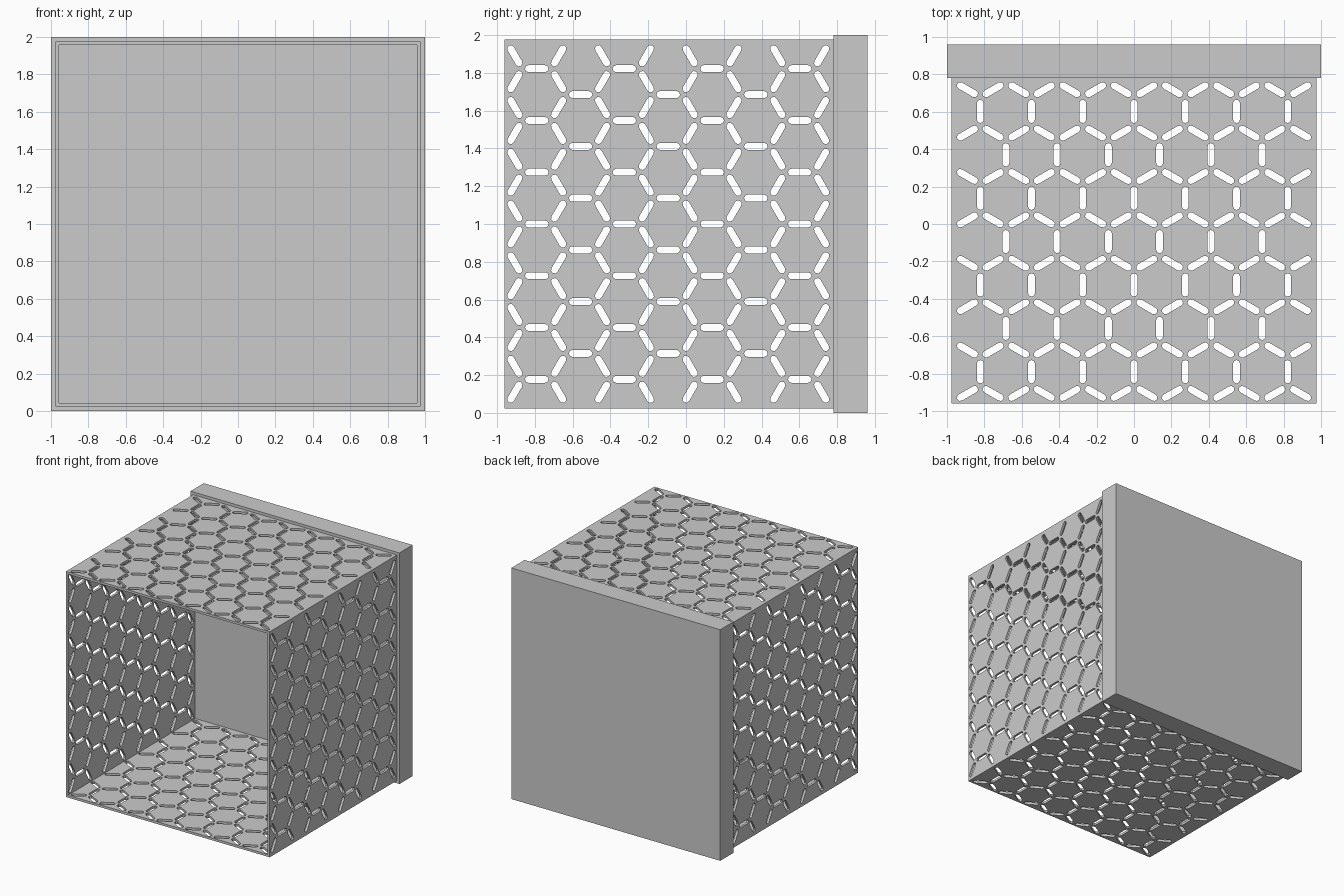
import bpy
from math import pi, cos, sin, radians
from mathutils import Matrix, Vector

cube = bpy.data.objects.get("Cube")
if cube:
    bpy.data.objects.remove(cube, do_unlink=True)

grey = bpy.data.materials.new("light_grey")
grey.use_nodes = True
colour = (0.6, 0.6, 0.6, 1)
grey.diffuse_color = colour
grey.node_tree.nodes["Principled BSDF"].inputs["Base Color"].default_value = colour

# Main dimensions
OUTER, INNER = 0.976, 0.956
FRONT, LID, BACK = -0.96, 0.78, 0.96
PITCH, ROW = 0.274, 0.232
FIRST_ROW = -0.79
SLOT_LENGTH, SLOT_WIDTH = 0.125, 0.037


def slot(u, v, angle):
    """Outline of a round-ended slot."""
    r = SLOT_WIDTH / 2
    half = SLOT_LENGTH / 2 - r
    turn = Matrix.Rotation(angle, 2)
    points = []
    for end in (0, 1):
        for k in range(5):
            a = -pi / 2 + pi * k / 4 + pi * end
            p = Vector((half * (1 - 2 * end) + r * cos(a), r * sin(a)))
            points.append(Vector((u, v)) + turn @ p)
    return points


def honeycomb():
    """Slots along the edges of a honeycomb."""
    slots = []
    for j in range(7):
        count = 7 - j % 2
        for i in range(count):
            slots.append(slot((i - (count - 1) / 2) * PITCH, FIRST_ROW + j * ROW, pi / 2))
    for j in range(8):
        for i in range(14):
            tilt = radians(30) * (1 if (i + j) % 2 == 0 else -1)
            slots.append(slot((i - 6.5) * PITCH / 2, FIRST_ROW + (j - 0.5) * ROW, tilt))
    return slots


def wall(name, half_width, turn):
    """Flat perforated panel, turned about the depth axis of the box."""
    curve = bpy.data.curves.new(name, "CURVE")
    curve.dimensions = "2D"
    curve.fill_mode = "BOTH"
    curve.extrude = (OUTER - INNER) / 2
    border = [(-half_width, FRONT), (half_width, FRONT), (half_width, LID), (-half_width, LID)]
    for outline in [border] + honeycomb():
        spline = curve.splines.new("POLY")
        spline.points.add(len(outline) - 1)
        for point, (u, v) in zip(spline.points, outline):
            point.co = (u, v, 0, 1)
        spline.use_cyclic_u = True
    temp = bpy.data.objects.new(name, curve)
    bpy.context.collection.objects.link(temp)
    mesh = bpy.data.meshes.new_from_object(
        temp.evaluated_get(bpy.context.evaluated_depsgraph_get()))
    bpy.data.objects.remove(temp, do_unlink=True)
    mesh.transform(Matrix.Translation((0, 0, 1)) @ Matrix.Rotation(turn, 4, "Y")
                   @ Matrix.Translation((0, 0, (OUTER + INNER) / 2)))
    mesh.materials.clear()
    mesh.materials.append(grey)
    mesh.shade_flat()
    bpy.context.collection.objects.link(bpy.data.objects.new(name, mesh))


# Four perforated walls, the upright ones fitting between the other two
for k, name in enumerate(("top_wall", "left_wall", "bottom_wall", "right_wall")):
    wall(name, INNER if k % 2 else OUTER, k * pi / 2)

# Solid back lid, slightly wider than the box
bpy.ops.mesh.primitive_cube_add(size=1, location=(0, (LID + BACK) / 2, 1))
lid = bpy.context.object
lid.name = "back_lid"
lid.scale = (2, BACK - LID, 2)
lid.data.materials.append(grey)
